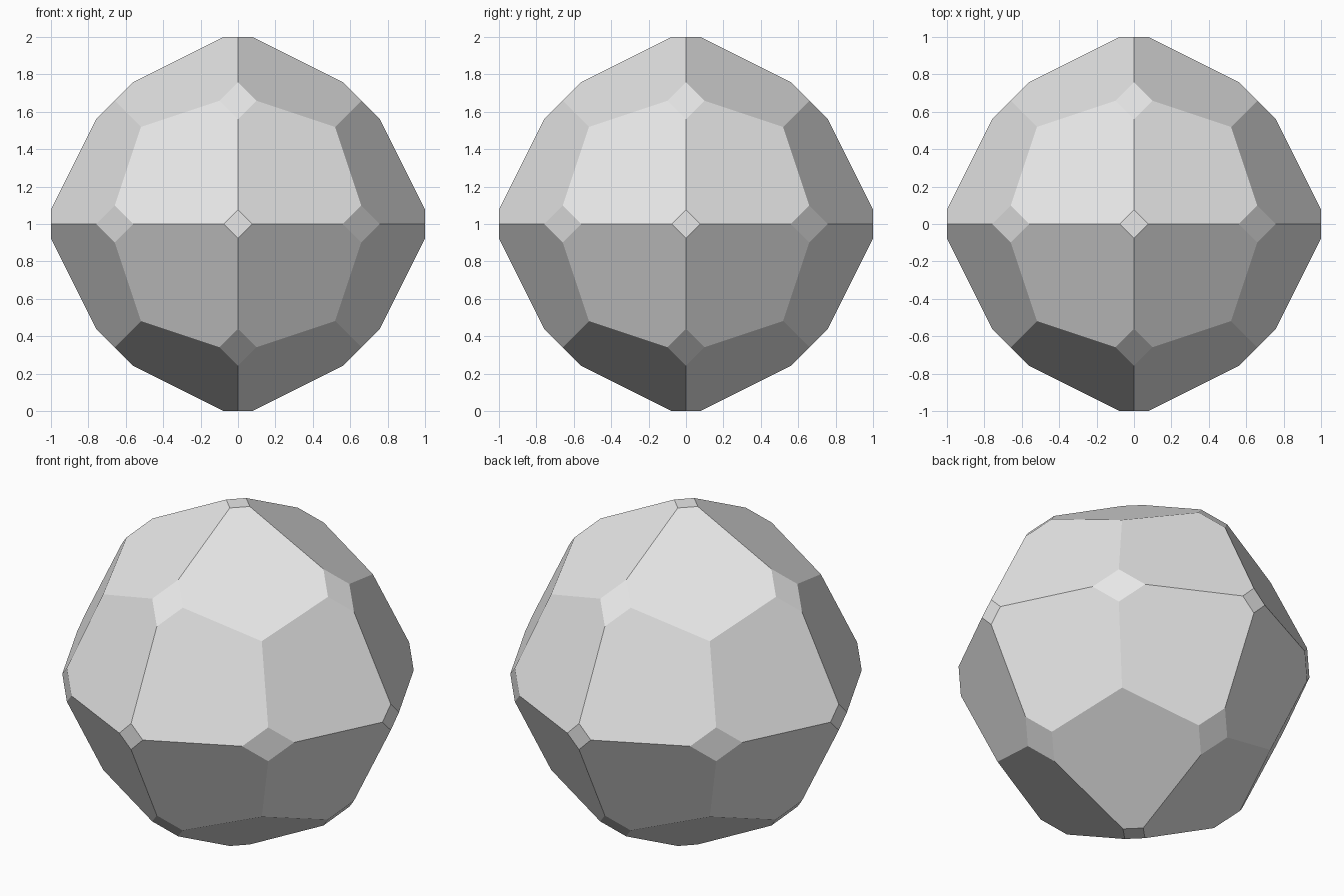
import bpy
import bmesh
from itertools import permutations, product
from math import radians

cube = bpy.data.objects.get("Cube")
if cube:
    bpy.data.objects.remove(cube, do_unlink=True)

# Plane offsets: kite faces 2x + y + z = KITE, edge facets x + y = EDGE, caps x = 1
KITE, EDGE = 2.077, 1.318
tip = KITE - EDGE
corner_kinds = [
    (1, KITE - 2, 0),                          # small square caps on the axes
    (tip, EDGE - tip, 0),                      # ends of the edge facets
    (EDGE / 2, EDGE / 2, KITE - 1.5 * EDGE),   # sides of the edge facets
    (KITE / 4, KITE / 4, KITE / 4),            # corners where three kites meet
]

# Repeat each corner under every axis swap and mirror
points = set()
for kind in corner_kinds:
    for p in permutations(kind):
        for signs in product((1, -1), repeat=3):
            points.add(tuple(round(c * s, 5) + 0.0 for c, s in zip(p, signs)))

# Wrap the corners in a solid and merge the flat triangles into whole facets
bm = bmesh.new()
for x, y, z in sorted(points):
    bm.verts.new((x, y, z + 1))
bmesh.ops.convex_hull(bm, input=bm.verts[:])
bmesh.ops.dissolve_limit(bm, angle_limit=radians(3), verts=bm.verts[:], edges=bm.edges[:])
bmesh.ops.recalc_face_normals(bm, faces=bm.faces[:])
for face in bm.faces:
    face.smooth = False

mesh = bpy.data.meshes.new("faceted_ball")
bm.to_mesh(mesh)
bm.free()

# Plain light grey
grey = bpy.data.materials.new("light_grey")
grey.use_nodes = True
colour = (0.8, 0.8, 0.8, 1)
grey.diffuse_color = colour
for node in grey.node_tree.nodes:
    if node.type == "BSDF_PRINCIPLED":
        node.inputs["Base Color"].default_value = colour
mesh.materials.append(grey)

ball = bpy.data.objects.new("faceted_ball", mesh)
bpy.context.collection.objects.link(ball)
